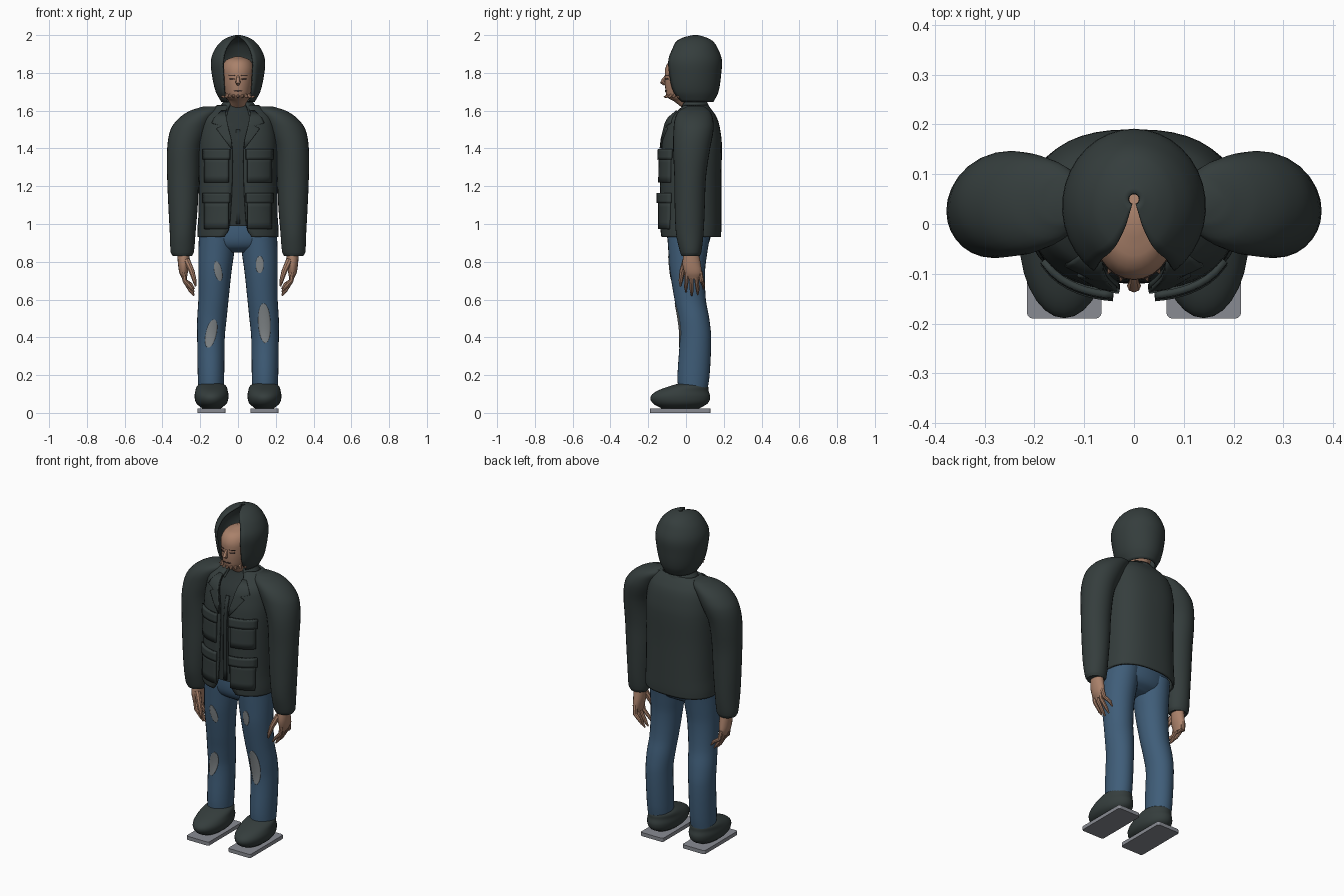
import bpy
import bmesh
import math
from mathutils import Vector

if "Cube" in bpy.data.objects:
    bpy.data.objects.remove(bpy.data.objects["Cube"])


def material(name, rgb):
    m = bpy.data.materials.new(name)
    m.use_nodes = True
    m.diffuse_color = (*rgb, 1)
    bsdf = next(n for n in m.node_tree.nodes if n.type == "BSDF_PRINCIPLED")
    bsdf.inputs["Base Color"].default_value = (*rgb, 1)
    return m


CLOTH = material("dark green cloth", (0.035, 0.047, 0.046))
SHIRT = material("darker shirt cloth", (0.026, 0.035, 0.035))
DENIM = material("blue denim", (0.05, 0.11, 0.19))
FADED = material("faded grey denim", (0.22, 0.24, 0.25))
SKIN = material("skin", (0.40, 0.22, 0.145))
DARK = material("dark brown features", (0.05, 0.03, 0.025))
SOLE = material("grey sole", (0.25, 0.26, 0.29))


def add_mesh(name, verts, faces, mat, thick=0.0):
    mesh = bpy.data.meshes.new(name)
    mesh.from_pydata(verts, [], faces)
    mesh.materials.append(mat)
    ob = bpy.data.objects.new(name, mesh)
    bpy.context.collection.objects.link(ob)
    if thick:
        mod = ob.modifiers.new("thickness", "SOLIDIFY")
        mod.thickness = thick
        mod.offset = -1
    return smooth(ob)


def smooth(ob):
    bpy.ops.object.select_all(action="DESELECT")
    ob.select_set(True)
    bpy.context.view_layer.objects.active = ob
    bpy.ops.object.shade_smooth_by_angle(angle=math.radians(42))
    return ob


def section(table, z):
    """Smoothly interpolated cross-section: z, cx, rx, cy, ry, opening."""
    z = min(max(z, table[0][0]), table[-1][0])
    i = max(k for k in range(len(table) - 1) if table[k][0] <= z)
    a, b = table[i], table[i + 1]
    p, q = table[max(i - 1, 0)], table[min(i + 2, len(table) - 1)]
    h = b[0] - a[0]
    t = (z - a[0]) / h
    out = [z]
    for c in range(1, len(a)):
        ma = (b[c] - p[c]) / (b[0] - p[0]) * h
        mb = (q[c] - a[c]) / (q[0] - a[0]) * h
        out.append((2*t**3 - 3*t**2 + 1) * a[c] + (t**3 - 2*t*t + t) * ma
                   + (3*t*t - 2*t**3) * b[c] + (t**3 - t*t) * mb)
    return out


def power(v, e):
    return math.copysign(abs(v) ** e, v)


def loft(name, table, mat, e=1.0, n=28, steps=4, thick=0.0):
    """Stack of rounded sections; a sixth column opens the front."""
    is_open = len(table[0]) > 5
    levels = [a[0] + (b[0] - a[0]) * k / steps
              for a, b in zip(table, table[1:]) for k in range(steps)]
    levels.append(table[-1][0])
    cols = n + 1 if is_open else n
    verts = []
    for z in levels:
        s = section(table, z)
        start = math.asin(min(1, max(0, s[5] / s[2])) ** (1 / e)) if is_open else 0
        for j in range(cols):
            t = start + (2 * math.pi - 2 * start) * j / n
            verts.append((s[1] + s[2] * power(math.sin(t), e),
                          s[3] - s[4] * power(math.cos(t), e), z))
    faces = [(i * cols + j, i * cols + (j + 1) % cols,
              (i + 1) * cols + (j + 1) % cols, (i + 1) * cols + j)
             for i in range(len(levels) - 1) for j in range(n)]
    if not is_open:
        faces.append(tuple(reversed(range(cols))))
        faces.append(tuple(range(len(verts) - cols, len(verts))))
    return add_mesh(name, verts, faces, mat, thick)


def front_y(table, x, z, e=1.0):
    s = section(table, z)
    u = min(0.98, abs(x - s[1]) / s[2])
    return s[3] - s[4] * (1 - u ** (2 / e)) ** (e / 2)


def sheet(name, rows, table, mat, e=1.0, off=0.004, thick=0.006, n=8):
    """Plate following the front of a loft; rows are z, left x, right x."""
    verts = []
    for z, xa, xb in rows:
        for j in range(n + 1):
            x = xa + (xb - xa) * j / n
            verts.append((x, front_y(table, x, z, e) - off, z))
    faces = [(i * (n + 1) + j, i * (n + 1) + j + 1,
              (i + 1) * (n + 1) + j + 1, (i + 1) * (n + 1) + j)
             for i in range(len(rows) - 1) for j in range(n)]
    return add_mesh(name, verts, faces, mat, thick)


def block(x, z, w, h, k=4):
    return [(z - h / 2 + h * i / k, x - w / 2, x + w / 2) for i in range(k + 1)]


def oval(x, z, rx, rz, lean=0.0, k=12):
    rows = []
    for i in range(k + 1):
        a = math.pi * (i / k - 0.5)
        c, w = x + lean * math.sin(a), rx * math.cos(a) + 0.001
        rows.append((z + rz * math.sin(a), c - w, c + w))
    return rows


def tube(name, points, radii, mat):
    cu = bpy.data.curves.new(name, "CURVE")
    cu.dimensions = "3D"
    cu.bevel_depth = 1
    cu.bevel_resolution = 2
    cu.use_fill_caps = True
    sp = cu.splines.new("POLY")
    sp.points.add(len(points) - 1)
    for p, co, r in zip(sp.points, points, radii):
        p.co = (*co, 1)
        p.radius = r
    cu.materials.append(mat)
    ob = bpy.data.objects.new(name, cu)
    bpy.context.collection.objects.link(ob)
    smooth_target = ob
    bpy.ops.object.select_all(action="DESELECT")
    ob.select_set(True)
    bpy.context.view_layer.objects.active = ob
    bpy.ops.object.convert(target="MESH")
    return smooth(bpy.context.view_layer.objects.active or smooth_target)


def flip(table, s):
    return [(r[0], r[1] * s, *r[2:]) for r in table]


def flip_rows(rows, s):
    return rows if s > 0 else [(z, -b, -a) for z, a, b in rows]


# Head and hood
head = [(1.60, 0, .05, .05, .05), (1.65, 0, .05, .02, .085), (1.67, 0, .065, .01, .108),
        (1.72, 0, .078, .005, .115), (1.78, 0, .084, 0, .112), (1.83, 0, .083, 0, .108),
        (1.87, 0, .06, .005, .08), (1.887, 0, .015, .01, .02)]
loft("head", head, SKIN)
hood = [(1.645, 0, .088, .045, .10, .065), (1.70, 0, .118, .037, .135, .075),
        (1.80, 0, .14, .035, .152, .08), (1.87, 0, .143, .035, .155, .08),
        (1.93, 0, .12, .038, .13, .065), (1.97, 0, .085, .04, .10, .04),
        (1.99, 0, .05, .045, .055, .018), (2.0, 0, .012, .05, .012, .004)]
loft("hood", hood, CLOTH, thick=0.01)
tube("nose", [(0, -.1, 1.79), (0, -.118, 1.765), (0, -.124, 1.75), (0, -.11, 1.738)],
     [.006, .01, .014, .008], SKIN)
sheet("mouth", oval(0, 1.705, .024, .005), head, DARK, off=.002, thick=.004)
for side, s in (("left", 1), ("right", -1)):
    sheet(side + "_eye", oval(s * .034, 1.768, .014, .005), head, DARK, off=.002, thick=.004)
    sheet(side + "_brow", block(s * .034, 1.786, .034, .004), head, DARK, off=.002, thick=.004)
# Beard tufts around the jaw
for k in range(9):
    a = math.radians(-64 + 16 * k)
    d = Vector((math.sin(a), -math.cos(a), 0))
    base = Vector((.07 * d.x, .01 + .1 * d.y, 1.685))
    tube("beard_tuft", [base, base + d * .018 + Vector((0, 0, -.012)),
                        base + d * .03 + Vector((0, 0, -.012))], [.01, .007, .001], SKIN)

# Shirt, jacket and collar
shirt = [(.99, 0, .18, .025, .143), (1.25, 0, .18, .025, .145), (1.42, 0, .18, .03, .142),
         (1.52, 0, .165, .035, .12), (1.58, 0, .12, .042, .085), (1.62, 0, .075, .045, .065),
         (1.65, 0, .06, .04, .06)]
loft("shirt", shirt, SHIRT, e=.85)
jacket = [(.93, 0, .215, .025, .16, .075), (.97, 0, .215, .025, .162, .05),
          (1.05, 0, .21, .025, .162, .04), (1.25, 0, .208, .025, .162, .03),
          (1.42, 0, .208, .03, .16, .032), (1.50, 0, .20, .033, .148, .05),
          (1.56, 0, .185, .035, .13, .062), (1.60, 0, .155, .045, .095, .065),
          (1.63, 0, .11, .05, .065, .05)]
loft("jacket_body", jacket, CLOTH, e=.82, n=40, thick=.012)
collar = [(1.575, 0, .13, .045, .10, .06), (1.61, 0, .105, .045, .085, .055),
          (1.645, 0, .08, .045, .066, .04)]
loft("jacket_collar", collar, CLOTH, thick=.012)
sheet("shirt_placket", block(0, 1.25, .022, .5, 8), shirt, SHIRT, e=.85, off=.006)

sleeve = [(.83, .295, .05, .025, .047), (.85, .295, .061, .025, .056),
          (.95, .293, .068, .02, .073), (1.10, .291, .078, .02, .08),
          (1.25, .291, .084, .022, .084), (1.40, .285, .09, .03, .098),
          (1.50, .255, .102, .04, .106), (1.56, .218, .095, .042, .10),
          (1.60, .175, .078, .045, .08), (1.622, .14, .045, .05, .045)]
palm = [(.71, .283, .012, .04, .03), (.74, .288, .022, .038, .045),
        (.79, .288, .03, .03, .048), (.87, .29, .033, .027, .036)]

# Jeans
hips = [(.85, 0, .11, .01, .05), (.88, 0, .185, .013, .095), (.93, 0, .205, .015, .115),
        (1.02, 0, .205, .02, .12)]
loft("jeans_hips", hips, DENIM)
leg = [(.10, .143, .066, .035, .075), (.20, .143, .07, .04, .085), (.40, .143, .073, .05, .083),
       (.50, .138, .078, .04, .083), (.60, .13, .08, .022, .083), (.75, .122, .088, .008, .093),
       (.85, .115, .095, .01, .103), (.95, .108, .098, .015, .115)]
shoe = [(.024, .14, .05, -.03, .10), (.05, .14, .08, -.03, .145), (.085, .14, .09, -.03, .158),
        (.115, .14, .086, -.018, .138), (.142, .14, .077, .015, .10), (.158, .14, .055, .03, .06)]

for side, s in (("left", 1), ("right", -1)):
    # Pockets with flaps, and lapels
    for label, z, h in (("chest", 1.29, .14), ("lower", 1.05, .155)):
        rows = flip_rows(block(.115, z, .13, h), s)
        sheet(f"{side}_{label}_pocket", rows, jacket, CLOTH, .82, .012, .014)
        rows = flip_rows(block(.115, z + h / 2 + .01, .145, .055), s)
        sheet(f"{side}_{label}_flap", rows, jacket, CLOTH, .82, .019, .014)
    lapel = [(1.40, .03, .036), (1.45, .036, .075), (1.505, .05, .115), (1.52, .053, .09),
             (1.535, .056, .14), (1.565, .062, .125), (1.60, .066, .09)]
    sheet(side + "_lapel", flip_rows(lapel, s), jacket, CLOTH, .82, .009, .009)

    # Arm and hand
    loft(side + "_sleeve", flip(sleeve, s), CLOTH)
    loft(side + "_palm", flip(palm, s), SKIN, n=16)
    for k, (tip_y, tip_z) in enumerate(((0, .64), (.03, .62), (.062, .625), (.092, .655))):
        y = .005 + .023 * k
        tube(f"{side}_finger", [(s * .29, y, .75), (s * .282, (y + tip_y) / 2, .70),
                                (s * .25, tip_y, tip_z + .025), (s * .232, tip_y, tip_z)],
             [.013, .012, .01, .004], SKIN)
    tube(side + "_thumb", [(s * .272, 0, .81), (s * .245, -.02, .75), (s * .23, -.028, .70),
                           (s * .225, -.03, .67)], [.018, .015, .011, .004], SKIN)

    # Leg, shoe and sole
    loft(side + "_jeans_leg", flip(leg, s), DENIM)
    loft(side + "_shoe", flip(shoe, s), CLOTH)
    bm = bmesh.new()
    bmesh.ops.create_cube(bm, size=1)
    for v in bm.verts:
        v.co = (s * .14 + v.co.x * .15, -.03 + v.co.y * .32, .011 + v.co.z * .022)
    upright = [ed for ed in bm.edges if abs(ed.verts[0].co.z - ed.verts[1].co.z) > .01]
    bmesh.ops.bevel(bm, geom=upright, offset=.012, segments=3, affect="EDGES", profile=.5)
    mesh = bpy.data.meshes.new(side + "_sole")
    bm.to_mesh(mesh)
    bm.free()
    mesh.materials.append(SOLE)
    bpy.context.collection.objects.link(bpy.data.objects.new(side + "_sole", mesh))

# Worn patches on the jeans
for name, s, rows in (("right_thigh_patch", -1, oval(-.105, .75, .019, .052, -.01)),
                      ("right_knee_patch", -1, oval(-.142, .42, .028, .075, .015)),
                      ("left_thigh_patch", 1, oval(.115, .785, .02, .045)),
                      ("left_knee_patch", 1, oval(.14, .475, .032, .105, -.005))):
    sheet(name, rows, flip(leg, s), FADED, off=.003, thick=.005)
